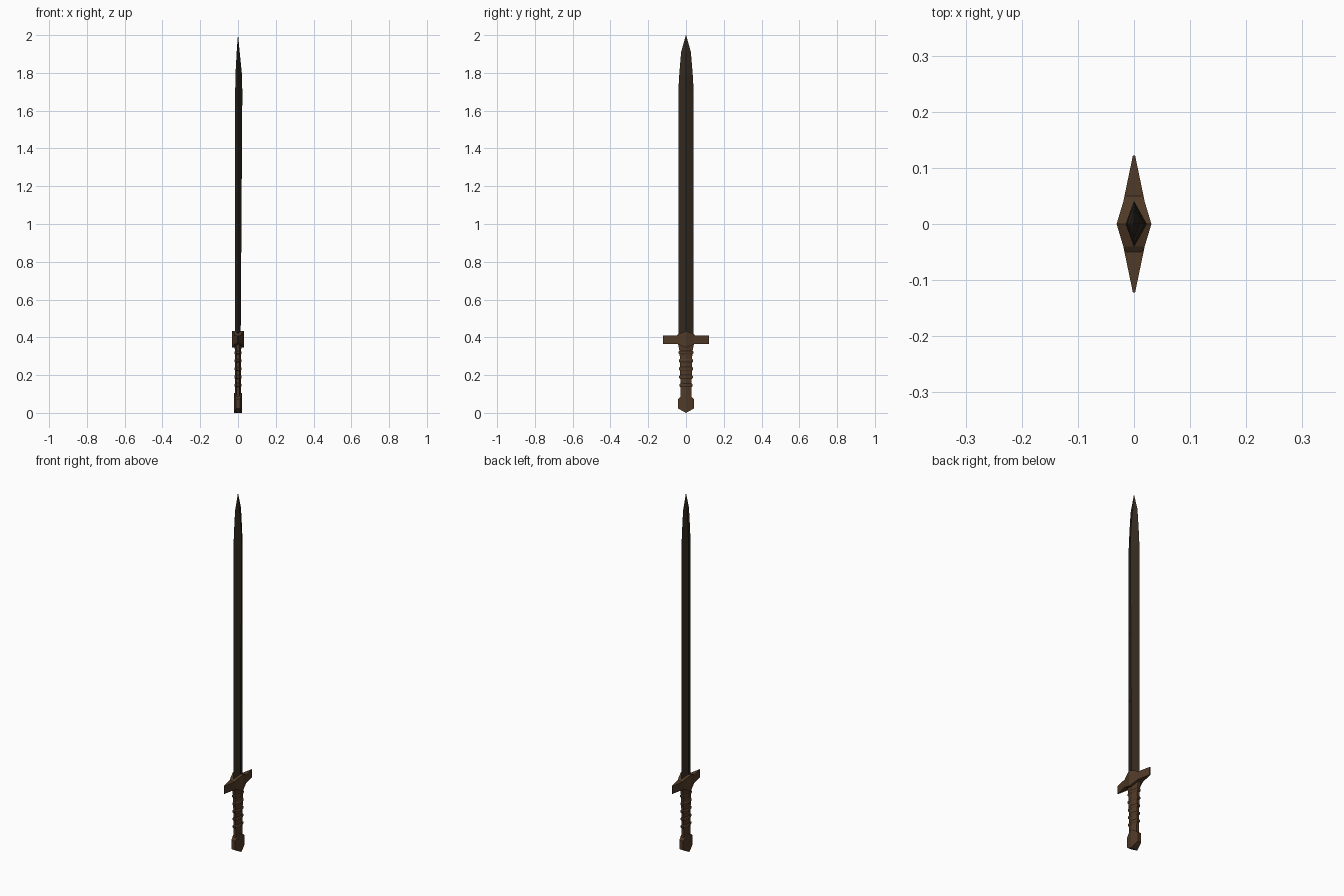
import bpy, bmesh

if "Cube" in bpy.data.objects:
    bpy.data.objects.remove(bpy.data.objects["Cube"])


def material(name, color):
    m = bpy.data.materials.new(name)
    m.diffuse_color = (*color, 1)
    m.use_nodes = True
    m.node_tree.nodes["Principled BSDF"].inputs["Base Color"].default_value = m.diffuse_color
    return m


BROWN = material("bronze_brown", (0.08, 0.042, 0.02))
DARK = material("dark_metal", (0.034, 0.023, 0.014))


def loft(name, rings, mat):
    """Skin equal-sized rings of points into a closed flat-shaded solid."""
    bm = bmesh.new()
    loops = [[bm.verts.new(p) for p in ring] for ring in rings]
    n = len(rings[0])
    for a, b in zip(loops, loops[1:]):
        for i in range(n):
            j = (i + 1) % n
            bm.faces.new((a[i], a[j], b[j], b[i]))
    bm.faces.new(loops[0])
    bm.faces.new(loops[-1])
    bmesh.ops.remove_doubles(bm, verts=bm.verts, dist=1e-5)
    bmesh.ops.recalc_face_normals(bm, faces=bm.faces)
    me = bpy.data.meshes.new(name)
    bm.to_mesh(me)
    bm.free()
    me.materials.append(mat)
    ob = bpy.data.objects.new(name, me)
    bpy.context.collection.objects.link(ob)
    return ob


def diamond(z, y, x0, x1):
    return [(x1, 0, z), (0, y, z), (x0, 0, z), (0, -y, z)]


def slab(y, x, z0, z1):
    return [(-x, y, z0), (x, y, z0), (x, y, z1), (-x, y, z1)]


def mirrored_slabs(half):
    """Sections from the centre outwards, mirrored across y = 0."""
    return [slab(-y, *r) for y, *r in reversed(half[1:])] + [slab(y, *r) for y, *r in half]


def hexagon(z, x, y):
    e = x * 0.45
    return [(x, 0, z), (e, y, z), (-e, y, z), (-x, 0, z), (-e, -y, z), (e, -y, z)]


# Blade: diamond section, slightly thicker on one side near the tip
loft("blade", [
    diamond(0.38, 0.041, -0.015, 0.014),
    diamond(1.70, 0.041, -0.015, 0.023),
    diamond(1.80, 0.035, -0.013, 0.020),
    diamond(1.91, 0.026, -0.007, 0.009),
    diamond(2.00, 0.0005, -0.0005, 0.0005),
], DARK)

# Crossguard: deep in the middle, tapering to thin ends
loft("crossguard", mirrored_slabs([
    (0, 0.031, 0.345, 0.433),
    (0.040, 0.019, 0.362, 0.418),
    (0.050, 0.017, 0.366, 0.410),
    (0.122, 0.002, 0.366, 0.410),
]), BROWN)

# Grip core with a flared top
loft("grip", [
    hexagon(0.08, 0.015, 0.028),
    hexagon(0.30, 0.016, 0.033),
    hexagon(0.335, 0.017, 0.036),
    hexagon(0.365, 0.019, 0.042),
], BROWN)

# Raised bands round the grip
for i in range(5):
    z, w = 0.147 + 0.043 * i, 0.034 + 0.001 * i
    loft(f"grip_band_{i + 1}", [
        hexagon(z - 0.010, 0.015, w - 0.004),
        hexagon(z - 0.005, 0.019, w + 0.001),
        hexagon(z + 0.005, 0.019, w + 0.001),
        hexagon(z + 0.010, 0.015, w - 0.004),
    ], BROWN)

# Pommel: ridged faces, pointed underneath
loft("pommel", mirrored_slabs([
    (0, 0.020, 0.0, 0.104),
    (0.026, 0.015, 0.014, 0.088),
    (0.042, 0.011, 0.024, 0.074),
]), BROWN)
